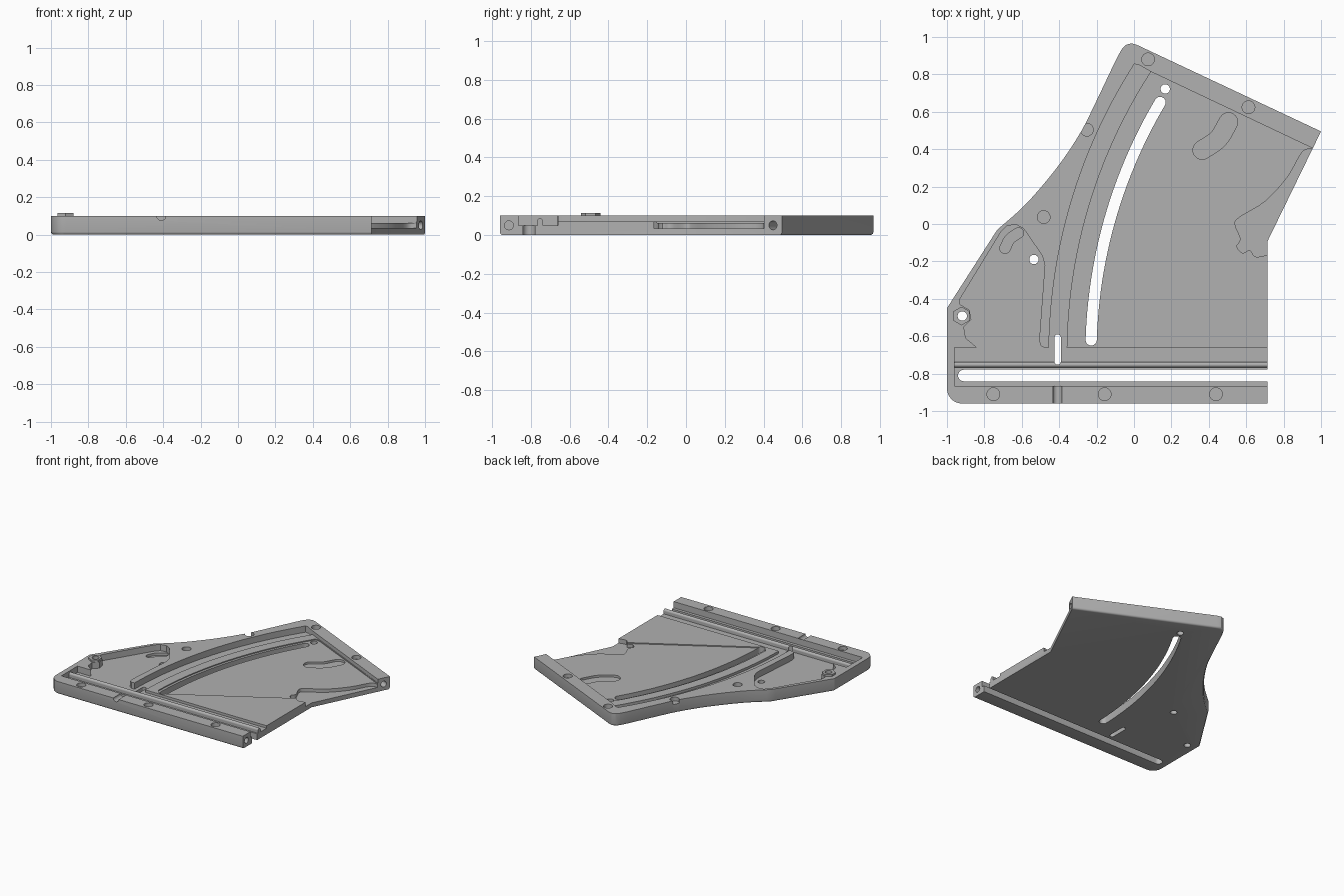
import bpy, bmesh, math
from mathutils import Vector, Matrix

cube = bpy.data.objects.get("Cube")
if cube:
    bpy.data.objects.remove(cube)

THICK, LOW, HIGH, SECTOR = 0.1, 0.05, 0.07, 0.062
CENTRE = Vector((2.42, -0.7))          # shared pivot of all the long arcs


def finish(name, bm):
    bmesh.ops.recalc_face_normals(bm, faces=bm.faces)
    mesh = bpy.data.meshes.new(name)
    bm.to_mesh(mesh)
    bm.free()
    ob = bpy.data.objects.new(name, mesh)
    bpy.context.collection.objects.link(ob)
    return ob


def prism(name, points, z0, z1, chamfer=0):
    """Extrude a flat outline; optionally round its bottom edge."""
    bm = bmesh.new()
    face = bm.faces.new([bm.verts.new((p[0], p[1], z0)) for p in points])
    top = bmesh.ops.extrude_face_region(bm, geom=[face])["geom"]
    verts = [v for v in top if isinstance(v, bmesh.types.BMVert)]
    bmesh.ops.translate(bm, verts=verts, vec=(0, 0, z1 - z0))
    if chamfer:
        edges = [e for e in bm.edges if all(v.co.z == z0 for v in e.verts)
                 and (e.verts[0].co.x + e.verts[1].co.x) / 2 < 0.7]
        bmesh.ops.bevel(bm, geom=edges, offset=chamfer, segments=3,
                        profile=0.5, affect='EDGES')
    return finish(name, bm)


def rod(name, centre, radius, length, direction=(0, 0, 1), sides=32):
    bm = bmesh.new()
    turn = Vector((0, 0, 1)).rotation_difference(Vector(direction)).to_matrix().to_4x4()
    bmesh.ops.create_cone(bm, cap_ends=True, segments=sides, radius1=radius,
                          radius2=radius, depth=length,
                          matrix=Matrix.Translation(centre) @ turn)
    return finish(name, bm)


def arc(radius, y0, y1, steps=24):
    """Points on a long arc about the pivot, from height y0 to y1."""
    ys = [y0 + (y1 - y0) * i / steps for i in range(steps + 1)]
    return [(CENTRE.x - math.sqrt(radius ** 2 - (y - CENTRE.y) ** 2), y) for y in ys]


def capsule(path, r, steps=10):
    """Round-ended outline of a slot that follows a path."""
    pts = [Vector(p) for p in path]
    last = len(pts) - 1
    dirs = [(pts[min(i + 1, last)] - pts[max(i - 1, 0)]).normalized() for i in range(last + 1)]
    side = [Vector((-d.y, d.x)) * r for d in dirs]
    cap = lambda i, s: [pts[i] + s * (side[i] * math.cos(a) + dirs[i] * r * math.sin(a))
                        for a in [math.pi * k / steps for k in range(1, steps)]]
    left = [p + n for p, n in zip(pts, side)]
    right = [p - n for p, n in zip(pts, side)]
    return left + cap(last, 1) + right[::-1] + cap(0, -1)


def smooth_path(points, steps=6):
    """Catmull-Rom interpolation through a few points."""
    p = [Vector(q) for q in points]
    p = [2 * p[0] - p[1]] + p + [2 * p[-1] - p[-2]]
    out = []
    for a, b, c, d in zip(p, p[1:], p[2:], p[3:]):
        for k in range(steps):
            t = k / steps
            out.append(0.5 * (2 * b + (c - a) * t + (2 * a - 5 * b + 4 * c - d) * t * t
                              + (3 * b - a - 3 * c + d) * t ** 3))
    return out + [p[-2]]


def combine(target, tool, operation='DIFFERENCE'):
    mod = target.modifiers.new("cut", 'BOOLEAN')
    mod.operation, mod.solver, mod.object = operation, 'EXACT', tool
    graph = bpy.context.evaluated_depsgraph_get()
    mesh = bpy.data.meshes.new_from_object(target.evaluated_get(graph))
    target.modifiers.clear()
    target.data = mesh
    bpy.data.objects.remove(tool)


# Body outline with a rounded front corner and a swept left flank
flank = smooth_path([(-0.73, -0.03), (-0.6, 0.085), (-0.49, 0.205), (-0.38, 0.345),
                     (-0.28, 0.5), (-0.2, 0.66), (-0.1, 0.87), (-0.065, 0.935)])
corner = [(-0.92 + 0.08 * math.cos(a), -0.88 + 0.08 * math.sin(a))
          for a in [-math.pi / 2 - math.pi / 2 * i / 6 for i in range(7)]]
outline = ([(0.715, -0.96)] + corner + [(-1, -0.45), (-0.75, -0.06)] + flank
           + [(-0.045, 0.957), (-0.015, 0.966), (0.015, 0.958),
              (1, 0.495), (0.715, -0.09)])
body = prism("base_plate", outline, 0, THICK, 0.015)

# Low pocket: front channel, left bay and the curved strip
left_bay = [(-0.96, -0.66), (-0.84, -0.66), (-0.9, -0.61), (-0.91, -0.55), (-0.87, -0.51),
            (-0.88, -0.46), (-0.93, -0.43), (-0.93, -0.4), (-0.71, -0.04),
            (-0.68, -0.01), (-0.63, -0.003), (-0.59, -0.025), (-0.49, -0.17),
            (-0.477, -0.22), (-0.507, -0.62), (-0.5, -0.65), (-0.48, -0.662)]
low = ([(0.8, -0.865), (-0.96, -0.865)] + left_bay + arc(2.875, -0.66, 0.835)
       + [(0.0, 0.855), (0.025, 0.852)] + arc(2.78, 0.815, -0.66) + [(0.8, -0.66)])
combine(body, prism("low_cutter", low, LOW, 0.2))

# Raised main floor, the shallow sector in it and the side recess
high = arc(2.78, -0.66, 0.815) + [(0.955, 0.405), (1.1, 0.34), (1.1, -0.66)]
combine(body, prism("floor_cutter", high, HIGH, 0.2))
sector = arc(2.7, -0.61, 0.74) + [(0.15, 0.765), (0.19, 0.762), (0.95, 0.405),
                                  (1.1, 0.3), (1.1, -0.15), (0.62, -0.15),
                                  (-0.2, -0.63), (-0.25, -0.64)]
combine(body, prism("sector_cutter", sector, SECTOR, 0.2))
recess = smooth_path([(0.955, 0.402), (0.9, 0.385), (0.82, 0.25), (0.7, 0.12), (0.57, 0.04),
                      (0.54, 0.0), (0.57, -0.08), (0.55, -0.12), (0.58, -0.155),
                      (0.62, -0.14), (0.65, -0.175), (0.72, -0.165)], 4)
combine(body, prism("recess_cutter", recess + [(0.9, -0.165), (1.1, 0.402)], 0.035, 0.2))

# Guide ridge beside the front channel
ridge = rod("guide_ridge", (-0.1225, -0.7525, LOW + 0.022), 0.0145, 1.675, (1, 0, 0), 16)
stem = prism("ridge_stem", [(-0.96, -0.767), (0.715, -0.767), (0.715, -0.738),
                            (-0.96, -0.738)], LOW - 0.01, LOW + 0.022)
combine(ridge, stem, 'UNION')
combine(body, ridge, 'UNION')

# Hexagonal pivot boss
combine(body, rod("pivot_boss", (-0.922, -0.492, 0.0775), 0.05, 0.075, sides=6), 'UNION')

# Slots: path, half width, floor height (negative goes right through)
slots = [(arc(2.65, -0.62, 0.65), 0.03, -0.1),
         ([(-0.91, -0.81), (0.9, -0.81)], 0.031, -0.1),
         ([(-0.408, -0.735), (-0.408, -0.607)], 0.017, -0.1),
         (smooth_path([(0.365, 0.395), (0.45, 0.455), (0.505, 0.545)]), 0.05, 0.045),
         (smooth_path([(-0.69, -0.13), (-0.663, -0.08), (-0.618, -0.048)]), 0.028, 0.03)]
for path, half, floor in slots:
    combine(body, prism("slot_cutter", capsule(path, half), floor, 0.2))

# Through holes
for x, y in [(0.167, 0.722), (-0.535, -0.19), (-0.918, -0.492)]:
    combine(body, rod("hole_cutter", (x, y, 0.05), 0.025, 0.4))

# Blind round pockets along the rim
for x, y in [(-0.752, -0.91), (-0.157, -0.91), (0.438, -0.91), (-0.483, 0.037),
             (-0.252, 0.504), (0.075, 0.88), (0.612, 0.624)]:
    combine(body, rod("pocket_cutter", (x, y, 0.12), 0.034, 0.1))

# Bores in the two end faces and the half-round groove across the front rail
combine(body, rod("rail_bore", (0.715, -0.913, 0.05), 0.023, 0.2, (1, 0, 0)))
combine(body, rod("arm_bore", (0.978, 0.448, 0.05), 0.023, 0.2, (0.905, -0.425, 0)))
combine(body, rod("groove_cutter", (-0.41, -0.94, THICK), 0.024, 0.15, (0, 1, 0)))

# Single grey finish
grey = bpy.data.materials.new("mid_grey")
grey.use_nodes = True
colour = (0.44, 0.44, 0.44, 1)
grey.diffuse_color = colour
grey.node_tree.nodes["Principled BSDF"].inputs["Base Color"].default_value = colour
body.data.materials.clear()
body.data.materials.append(grey)
for face in body.data.polygons:
    face.material_index = 0

bpy.ops.object.select_all(action='DESELECT')
body.select_set(True)
bpy.context.view_layer.objects.active = body
bpy.ops.object.shade_smooth_by_angle(angle=math.radians(30))
